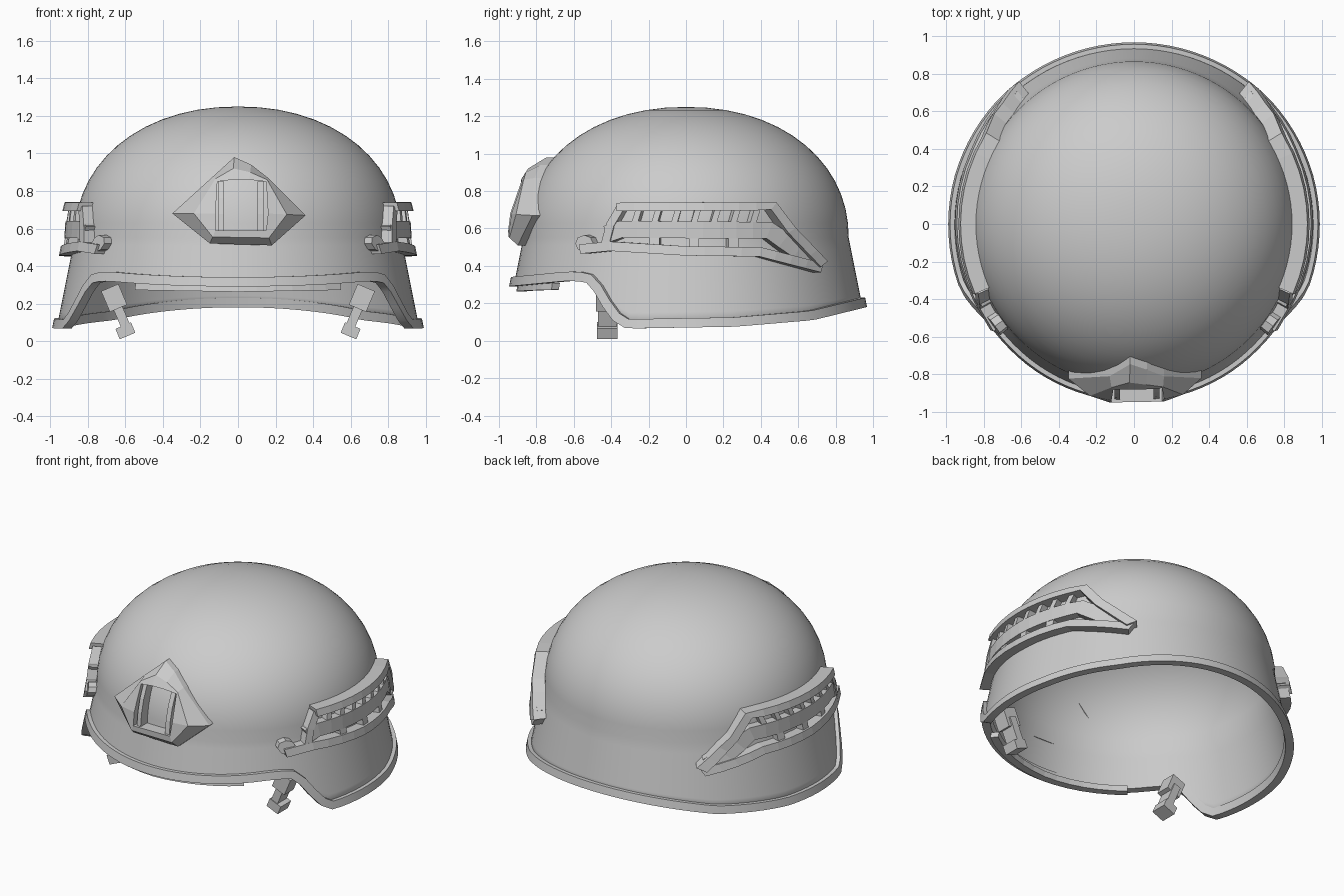
import bpy, bmesh
from math import sin, cos, pi, sqrt, hypot
from mathutils import Vector, Matrix

if "Cube" in bpy.data.objects:
    bpy.data.objects.remove(bpy.data.objects["Cube"])


def radius(z):
    """Shell radius at a height: sloped skirt below, rounded dome above."""
    if z < 0.55:
        return 0.87 + (0.55 - z) * 0.20
    return 0.87 * max(0, 1 - ((z - 0.55) / 0.70) ** 2.12) ** (1 / 2.12)


def rim(y):
    """Height of the lower edge: high brow, step over the ear, rising nape."""
    pts = [(-1, .29), (-.64, .325), (-.53, .32), (-.46, .25), (-.38, .12),
           (-.30, .07), (.25, .08), (.65, .115), (1, .20)]
    for (a, za), (b, zb) in zip(pts, pts[1:]):
        if y <= b:
            return za + (zb - za) * (y - a) / (b - a)
    return pts[-1][1]


# Mappings of flat coordinates (plus outward offset) onto the shell
def around(s, z, off):
    a, r = s / 0.92, radius(z) + off
    return (r * sin(a), -r * cos(a), z)


def on_front(x, z, off):
    r = radius(z)
    y = sqrt(max(0.01, r * r - x * x))
    return (x, -y - off, z)


def on_side(sign):
    def f(y, z, off):
        r = radius(z)
        x = sqrt(max(0.01, r * r - y * y))
        k = (r + off) / r
        return (sign * x * k, y * k, z)
    return f


def finish(name, verts, faces, smooth=False):
    mesh = bpy.data.meshes.new(name)
    mesh.from_pydata(verts, [], faces)
    bm = bmesh.new()
    bm.from_mesh(mesh)
    bmesh.ops.recalc_face_normals(bm, faces=bm.faces)
    bm.to_mesh(mesh)
    bm.free()
    ob = bpy.data.objects.new(name, mesh)
    bpy.context.collection.objects.link(ob)
    if smooth:
        bpy.ops.object.select_all(action='DESELECT')
        ob.select_set(True)
        bpy.context.view_layer.objects.active = ob
        bpy.ops.object.shade_smooth_by_angle(angle=0.6)
    return ob


def strip(name, path, width, lo, hi, mapper, closed=False, smooth=False):
    """Bar of rectangular section that follows the shell along a path."""
    pts = []
    for (a, b), (c, d) in zip(path, path[1:]):
        n = max(1, int(hypot(c - a, d - b) / 0.08))
        pts += [(a + (c - a) * i / n, b + (d - b) * i / n) for i in range(n)]
    if not closed:
        pts.append(path[-1])
    verts, faces, n = [], [], len(pts)
    for i, (u, v) in enumerate(pts):
        p, q = pts[max(i - 1, 0)], pts[min(i + 1, n - 1)]
        t = Vector((q[0] - p[0], q[1] - p[1])).normalized() * width / 2
        for side, off in ((1, lo), (1, hi), (-1, hi), (-1, lo)):
            verts.append(mapper(u - t.y * side, v + t.x * side, off))
    for i in range(n if closed else n - 1):
        a, b = 4 * i, 4 * ((i + 1) % n)
        faces += [(a + k, a + (k + 1) % 4, b + (k + 1) % 4, b + k) for k in range(4)]
    if not closed:
        faces += [(0, 1, 2, 3), tuple(range(4 * n - 4, 4 * n))]
    return finish(name, verts, faces, smooth)


def box(name, loc, size, tilt):
    bm = bmesh.new()
    bmesh.ops.create_cube(bm, size=1, matrix=Matrix.Translation(loc)
                          @ Matrix.Rotation(tilt, 4, 'Y') @ Matrix.Diagonal((*size, 1)))
    vs = [v.co.copy() for v in bm.verts]
    fs = [[v.index for v in f.verts] for f in bm.faces]
    bm.free()
    return finish(name, vs, fs)


# Shell: skirt rows from the rim up, then dome rows to the crown
N, SKIRT, DOME = 96, 6, 14
verts, faces = [], []
for j in range(SKIRT + DOME):
    for i in range(N):
        a = 2 * pi * i / N
        if j < SKIRT:
            base = rim(-0.94 * cos(a))
            z = base + (0.55 - base) * j / SKIRT
        else:
            z = 0.55 + 0.70 * sin((j - SKIRT) / DOME * pi / 2)
        r = radius(z)
        verts.append((r * sin(a), -r * cos(a), z))
verts.append((0, 0, 1.25))
for j in range(SKIRT + DOME - 1):
    for i in range(N):
        k = (i + 1) % N
        faces.append((j * N + i, j * N + k, (j + 1) * N + k, (j + 1) * N + i))
last = (SKIRT + DOME - 1) * N
faces += [(last + i, last + (i + 1) % N, len(verts) - 1) for i in range(N)]
shell = finish("helmet_shell", verts, faces, True)
solid = shell.modifiers.new("thickness", 'SOLIDIFY')
solid.thickness, solid.offset = 0.02, -1

# Rolled edge trim all round the rim
edge = []
for i in range(N + 1):
    a = 2 * pi * i / N
    edge.append((0.92 * a, rim(-0.94 * cos(a)) + 0.02))
strip("edge_trim", edge, 0.05, -0.028, 0.024, around, True, True)

# Brow pad just inside the front edge
brow = [(-.60, .29), (-.3, .285), (0, .28), (.3, .285), (.60, .29)]
strip("brow_pad", brow, 0.035, -0.07, -0.02, around)

# Front mount: raised frame with a square opening
outer = [(-.15, .52), (.18, .51), (.36, .67), (.16, .87),
         (.07, .94), (-.02, .98), (-.13, .88), (-.35, .68)]
inner = [(-.12, .59), (.15, .59), (.16, .68), (.15, .85),
         (.06, .86), (-.03, .86), (-.11, .85), (-.12, .68)]
mid = [((a + c) / 2, (b + d) / 2) for (a, b), (c, d) in zip(outer, inner)]
rings = [(outer, -.01), (outer, .04), (mid, .09), (inner, .09), (inner, -.01)]
verts = [on_front(x, z, off) for ring, off in rings for x, z in ring]
faces = [(8 * j + i, 8 * j + (i + 1) % 8, 8 * j + 8 + (i + 1) % 8, 8 * j + 8 + i)
         for j in range(4) for i in range(8)]
finish("front_mount", verts, faces)
for x in (-.09, .12):
    strip("mount_guide", [(x, .59), (x, .85)], 0.03, -0.01, 0.07, on_front)

# Side rails, bolts and chin strap anchors on both sides
for s in (1, -1):
    side = on_side(s)
    strip("rail_upper", [(-.34, .715), (.43, .72), (.52, .59), (.68, .41)],
          0.045, -0.01, 0.08, side)
    strip("rail_middle", [(-.40, .57), (-.33, .595), (.42, .59), (.64, .43)],
          0.09, -0.01, 0.055, side)
    strip("rail_lower", [(-.53, .49), (-.38, .505), (0, .48), (.37, .475), (.68, .39)],
          0.05, -0.01, 0.065, side)
    strip("rail_front_end", [(-.41, .50), (-.38, .62), (-.33, .71)],
          0.04, -0.01, 0.06, side)
    for i in range(7):
        y = -.26 + i * .10
        strip("rail_rib", [(y, .63), (y + .02, .70)], 0.03, -0.01, 0.05, side)
        if i % 2:
            strip("rail_rib_low", [(y, .49), (y, .56)], 0.05, -0.01, 0.05, side)
    # Bolt at the front of the rail
    disc = [(-.515 + .045 * cos(k * pi / 4), .52 + .045 * sin(k * pi / 4)) for k in range(8)]
    verts = [side(y, z, o) for o in (-.01, .05) for y, z in disc]
    finish("rail_bolt", verts, [tuple(range(8)), tuple(range(8, 16))]
           + [(i, (i + 1) % 8, 8 + (i + 1) % 8, 8 + i) for i in range(8)])
    # Strap anchor hanging inside the ear step
    box("strap_anchor", (s * .66, -.43, .23), (.10, .10, .12), s * .4)
    box("chin_strap", (s * .62, -.42, .13), (.05, .10, .21), s * .4)
    box("strap_buckle", (s * .60, -.42, .055), (.09, .11, .06), s * .4)
